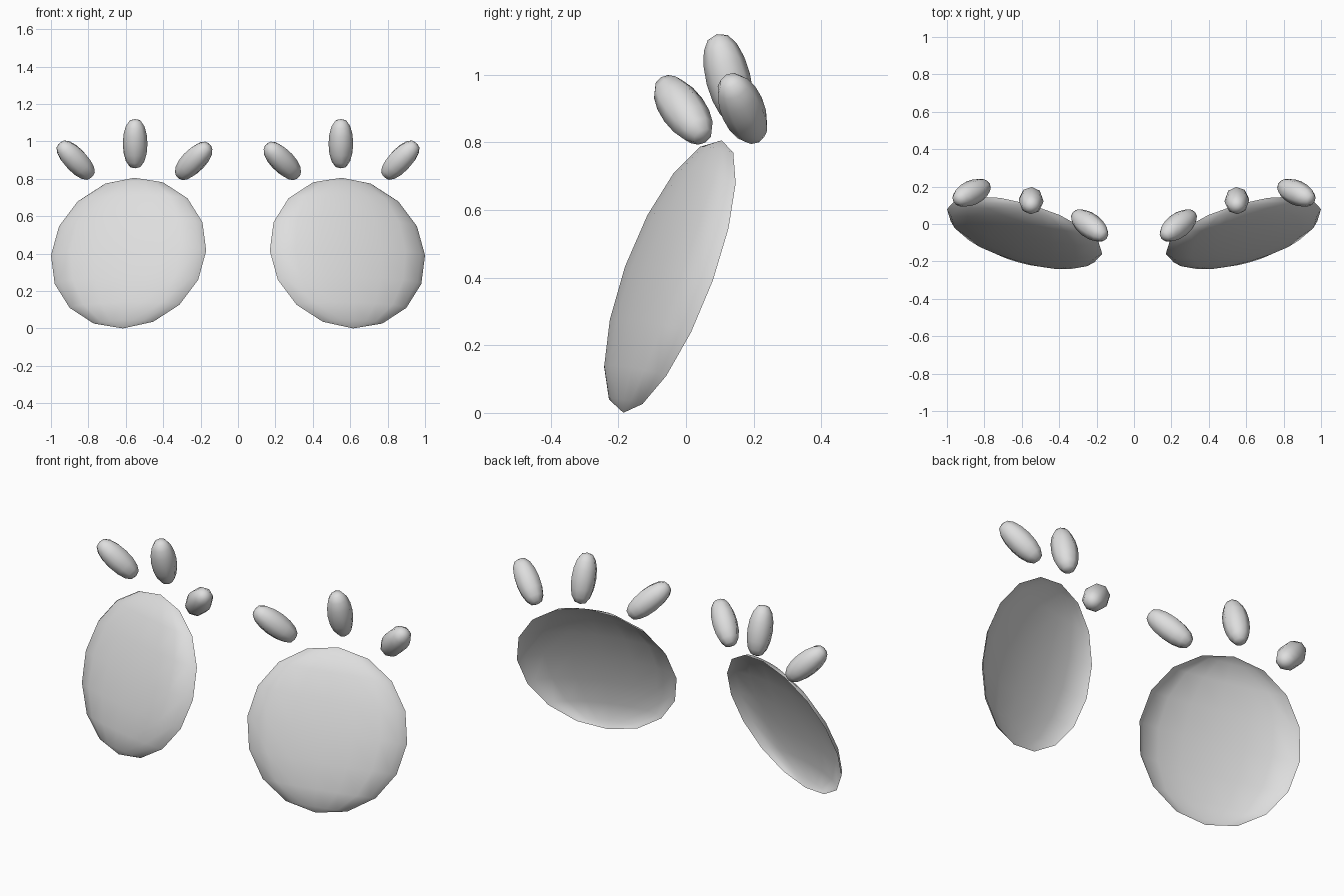
import bpy
import bmesh
from mathutils import Matrix, Vector

if "Cube" in bpy.data.objects:
    bpy.data.objects.remove(bpy.data.objects["Cube"])

grey = bpy.data.materials.new("light_grey")
grey.diffuse_color = (0.73, 0.73, 0.73, 1.0)
grey.use_nodes = True
grey.node_tree.nodes["Principled BSDF"].inputs["Base Color"].default_value = grey.diffuse_color


def ellipsoid(name, centre, axes, radii, segments, rings, side, front_only=False, blunt=0.0):
    """Smooth low-poly ellipsoid along local axes, mirrored in x when side is -1."""
    bm = bmesh.new()
    bmesh.ops.create_uvsphere(bm, u_segments=segments, v_segments=rings, radius=1)
    # Blunt the pointed ends a little
    for v in bm.verts:
        if blunt and abs(v.co.z) < 0.99:
            k = (1 - v.co.z ** 2) ** -blunt
            v.co.x *= k
            v.co.y *= k
    # Keep only the front half as an open shell
    if front_only:
        back = [f for f in bm.faces if f.calc_center_median().y > 0]
        bmesh.ops.delete(bm, geom=back, context='FACES')
    basis = Matrix([a * r for a, r in zip(axes, radii)]).transposed().to_4x4()
    bm.transform(Matrix.Diagonal((side, 1, 1, 1)) @ Matrix.Translation(centre) @ basis)
    if side < 0:
        bmesh.ops.reverse_faces(bm, faces=bm.faces[:])
    for f in bm.faces:
        f.smooth = True
    mesh = bpy.data.meshes.new(name)
    bm.to_mesh(mesh)
    bm.free()
    mesh.materials.append(grey)
    bpy.context.collection.objects.link(bpy.data.objects.new(name, mesh))


def frame(up, across):
    """Orthonormal axes with z along up and x close to across."""
    z = Vector(up).normalized()
    y = z.cross(Vector(across)).normalized()
    return y.cross(z), y, z


# lash name: centre, direction, half length
lashes = {
    "inner_lash": ((0.237, -0.008, 0.896), (-0.61, -0.465, 0.64), 0.134),
    "middle_lash": ((0.55, 0.125, 0.988), (0, -0.25, 0.968), 0.136),
    "outer_lash": ((0.868, 0.167, 0.90), (0.655, -0.31, 0.685), 0.131),
}

for label, side in (("right", 1), ("left", -1)):
    # Shallow tilted eye shell, hollow at the back
    ellipsoid(label + "_eye", Vector((0.585, -0.04, 0.403)),
              frame((-0.03, 0.145, 0.4025), (0.415, 0.12, -0.01)),
              (0.432, 0.088, 0.429), 16, 8, side, front_only=True)
    # Three lashes fanned above it
    for name, (centre, direction, length) in lashes.items():
        ellipsoid(label + "_" + name, Vector(centre), frame(direction, (1, 0, 0.2)),
                  (0.066, 0.066, length), 8, 8, side, blunt=0.1)
